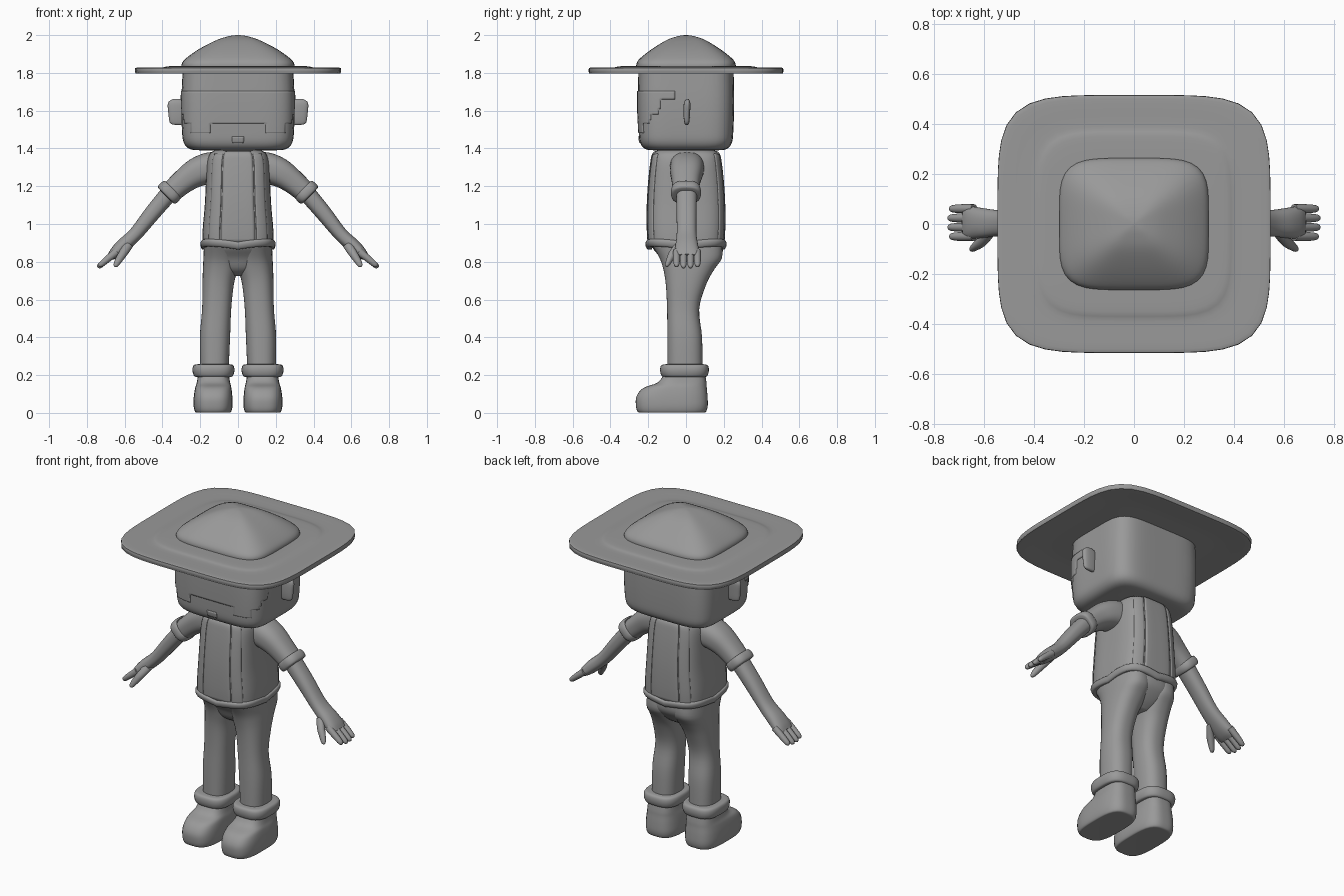
import bpy, bmesh, math
from mathutils import Vector

cube = bpy.data.objects.get("Cube")
if cube:
    bpy.data.objects.remove(cube, do_unlink=True)

grey = bpy.data.materials.new("plain grey")
grey.use_nodes = True
TONE = (0.32, 0.32, 0.32, 1)
grey.diffuse_color = TONE
grey.node_tree.nodes["Principled BSDF"].inputs["Base Color"].default_value = TONE
Y = Vector((0, 1, 0))


def station(secs, t):
    """Smoothly interpolated section (x, y, z, half width, half depth)."""
    last = len(secs) - 1
    t = max(0, min(last, t))
    i = min(int(t), last - 1)
    f = t - i
    a, b, c, d = (Vector(secs[max(0, min(last, i + k))]) for k in (-1, 0, 1, 2))
    return b + 0.5 * f * (c - a + f * (2 * a - 5 * b + 4 * c - d + f * (3 * (b - c) + d - a)))


def skin(secs, t, ang, p, tilt=False, lift=0):
    """Point on a lofted superellipse surface."""
    s = station(secs, t)
    across = Vector((1, 0, 0))
    if tilt:
        run = station(secs, t + 0.1) - station(secs, t - 0.1)
        across = Y.cross(Vector(run[:3])).normalized()
    co, si = math.cos(ang), math.sin(ang)
    r = (abs(co) ** p + abs(si) ** p) ** (-1 / p)
    pt = Vector(s[:3]) + across * r * co * s[3] + Y * r * si * s[4]
    pt.z += lift * abs(math.sin(2 * ang))
    return pt


def finish(name, bm, angle=40):
    mesh = bpy.data.meshes.new(name)
    bm.to_mesh(mesh)
    bm.free()
    mesh.materials.append(grey)
    ob = bpy.data.objects.new(name, mesh)
    bpy.context.collection.objects.link(ob)
    bpy.ops.object.select_all(action='DESELECT')
    ob.select_set(True)
    bpy.context.view_layer.objects.active = ob
    bpy.ops.object.shade_smooth_by_angle(angle=math.radians(angle))
    return ob


def loft(name, secs, p=2, sides=40, steps=4, side=1, **opts):
    secs = [(s[0] * side, *s[1:]) for s in secs]
    bm = bmesh.new()
    rows = []
    for k in range((len(secs) - 1) * steps + 1):
        rows.append([bm.verts.new(skin(secs, k / steps, math.tau * j / sides, p, **opts))
                     for j in range(sides)])
    for lo, hi in zip(rows, rows[1:]):
        for j in range(sides):
            n = (j + 1) % sides
            bm.faces.new((lo[j], lo[n], hi[n], hi[j]))
    bm.faces.new(rows[0][::-1])
    bm.faces.new(rows[-1])
    bmesh.ops.recalc_face_normals(bm, faces=bm.faces)
    return finish(name, bm)


def plate(name, secs, p, a0, a1, t0, t1, cols, rows, keep=lambda c: True):
    """Thin panel following a lofted surface between two angles in degrees."""
    bm = bmesh.new()
    grid = [[bm.verts.new(skin(secs, t0 + (t1 - t0) * k / rows,
                               math.radians(a0 + (a1 - a0) * j / cols), p))
             for j in range(cols + 1)] for k in range(rows + 1)]
    for k in range(rows):
        for j in range(cols):
            q = (grid[k][j], grid[k][j + 1], grid[k + 1][j + 1], grid[k + 1][j])
            if keep(sum((v.co for v in q), Vector()) / 4):
                bm.faces.new(q)
    bmesh.ops.delete(bm, geom=[v for v in bm.verts if not v.link_faces], context='VERTS')
    ob = finish(name, bm)
    mod = ob.modifiers.new("thickness", 'SOLIDIFY')
    mod.thickness, mod.offset = 0.008, 0


# Hat
loft("hat_brim", [(0, 0, 1.80, .28, .25), (0, 0, 1.803, .40, .37), (0, 0, 1.796, .53, .50),
                  (0, 0, 1.80, .543, .513), (0, 0, 1.82, .545, .515), (0, 0, 1.828, .53, .50),
                  (0, 0, 1.828, .41, .39), (0, 0, 1.835, .37, .35), (0, 0, 1.837, .28, .25)],
     p=4.8, sides=64)
loft("hat_crown", [(0, 0, 1.82, .297, .262), (0, 0, 1.85, .297, .262), (0, 0, 1.88, .272, .24),
                   (0, 0, 1.93, .2, .175), (0, 0, 1.975, .11, .1), (0, 0, 1.995, .045, .04),
                   (0, 0, 2.0, .005, .005)], p=4.5, sides=64)

# Head, face plate, mouth
head = [(0, 0, 1.39, .2, .17), (0, 0, 1.397, .255, .215), (0, 0, 1.43, .287, .243),
        (0, 0, 1.5, .297, .251), (0, 0, 1.65, .3, .255), (0, 0, 1.81, .293, .252)]
loft("head", head, p=5, sides=64)


def on_face(c):
    if c.z > 1.71:
        return False
    if c.y < -.225:
        return c.z > (1.53 if abs(c.x) < .15 else 1.48)
    return c.y < -.06 and c.z > (1.53 if c.y < -.19 else 1.58 if c.y < -.14 else 1.66)


plate("face_plate", head, 5, -180, 0, 2, 5, 96, 48, on_face)
plate("mouth", head, 5, -96, -84, 2, 2.6, 6, 4)

# Torso with vest panels front and back, and hem
torso = [(0, 0, .88, .188, .198), (0, 0, .97, .187, .204), (0, 0, 1.1, .176, .204),
         (0, 0, 1.22, .17, .197), (0, 0, 1.32, .165, .186), (0, 0, 1.37, .15, .175),
         (0, 0, 1.392, .12, .145)]
loft("torso", torso, p=3.6, sides=56)
for where, mid in (("front", -90), ("back", 90)):
    plate(where + "_strip", torso, 3.6, mid - 26, mid + 26, .3, 5.5, 12, 20)
    for label, s in (("left", 1), ("right", -1)):
        lo, hi = sorted((mid + s * 28, mid + s * 44))
        plate(f"{where}_{label}_panel", torso, 3.6, lo, hi, .3, 5, 6, 20)
loft("hem", [(0, 0, .865, .17, .18), (0, 0, .866, .19, .203), (0, 0, .885, .198, .214),
             (0, 0, .903, .194, .21), (0, 0, .907, .17, .18)],
     p=3.6, sides=56, lift=.016)

# Pelvis
loft("pelvis", [(0, .015, .725, .05, .07), (0, .015, .76, .12, .118), (0, .025, .82, .176, .16),
                (0, .01, .87, .18, .185), (0, 0, .9, .18, .185)], p=2.6)

for label, s in (("left", 1), ("right", -1)):
    # Ears
    loft(label + "_ear", [(.315, .004, 1.525, .02, .006), (.32, .004, 1.535, .04, .013),
                          (.322, .004, 1.58, .046, .017), (.325, .006, 1.64, .046, .017),
                          (.325, .008, 1.662, .02, .006)], p=2.6, sides=24, side=s)
    # Trouser legs
    loft(label + "_leg", [(.125, -.005, .22, .075, .092), (.122, -.007, .4, .08, .092),
                          (.113, -.015, .55, .077, .085), (.105, 0, .68, .083, .107),
                          (.094, .015, .76, .092, .135), (.09, .025, .82, .093, .165),
                          (.09, .005, .89, .09, .185)], p=2.5, side=s)
    # Shoes and ankle bands
    loft(label + "_shoe", [(.132, -.075, .005, .08, .16), (.132, -.075, .008, .095, .18),
                           (.132, -.075, .04, .103, .19), (.132, -.074, .09, .102, .188),
                           (.131, -.058, .135, .096, .168), (.13, -.02, .165, .088, .128),
                           (.13, -.005, .22, .08, .105)], p=3.2, side=s)
    bpy.context.object.location.z = -.003
    loft(label + "_ankle_band", [(.13, -.008, .19, .085, .1), (.13, -.008, .195, .102, .12),
                                 (.13, -.008, .225, .111, .129), (.13, -.008, .253, .104, .122),
                                 (.13, -.008, .258, .075, .09)], p=3, side=s)
    # Sleeve and cuff
    loft(label + "_sleeve", [(.07, .005, 1.3, .083, .085), (.15, .005, 1.295, .084, .09),
                             (.22, .003, 1.272, .077, .086), (.29, 0, 1.225, .065, .075),
                             (.37, 0, 1.155, .056, .066)], p=2.5, side=s, tilt=True)
    loft(label + "_cuff", [(.343, 0, 1.187, .05, .06), (.346, 0, 1.184, .062, .073),
                           (.363, 0, 1.168, .068, .079), (.379, 0, 1.152, .063, .074),
                           (.382, 0, 1.149, .045, .055)], p=2.8, side=s, tilt=True)
    # Forearm and palm
    loft(label + "_forearm", [(.35, .003, 1.18, .047, .055), (.45, .003, 1.062, .043, .053),
                              (.54, .003, .95, .037, .052), (.61, .004, .885, .037, .06),
                              (.65, .005, .848, .031, .065), (.675, .005, .826, .02, .06)],
         p=2.4, side=s, tilt=True)
    # Fingers and thumb
    for i in range(4):
        y = -.05 + .037 * i
        reach = .006 if i in (1, 2) else 0
        loft(f"{label}_finger_{i + 1}", [(.64, y, .855, .021, .018), (.69, y, .815, .018, .018),
                                         (.727 + reach, y, .784 - reach, .014, .014),
                                         (.737 + reach, y, .775 - reach, .003, .003)],
             sides=16, side=s, tilt=True)
    loft(label + "_thumb", [(.575, -.03, .895, .024, .025), (.605, -.066, .85, .023, .024),
                            (.635, -.09, .803, .018, .017), (.648, -.1, .78, .012, .011),
                            (.651, -.102, .773, .002, .002)], sides=16, side=s, tilt=True)
